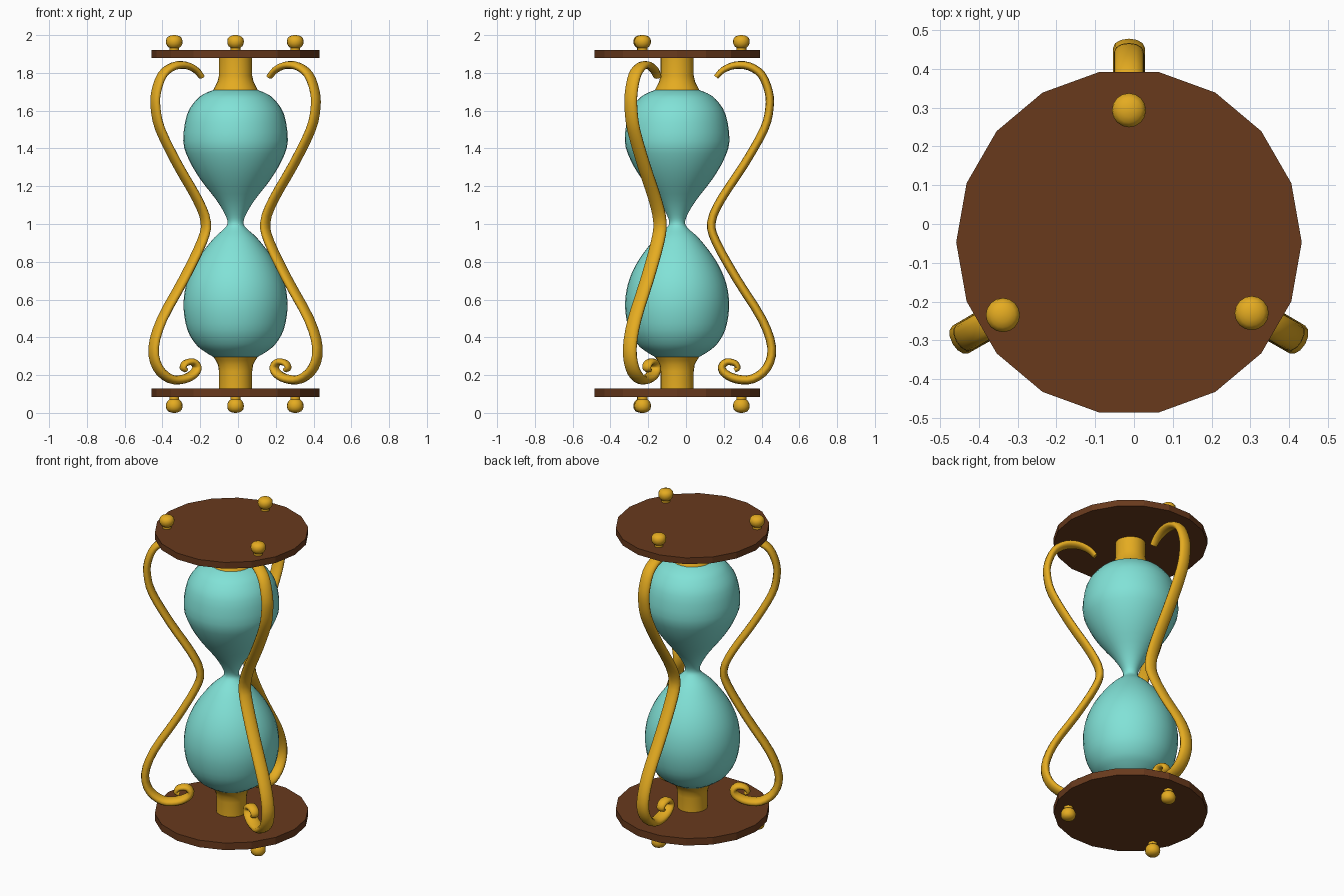
import bpy, bmesh
from math import sin, cos, pi, radians
from mathutils import Vector, Matrix

if "Cube" in bpy.data.objects:
    bpy.data.objects.remove(bpy.data.objects["Cube"])

CX, CY = -0.013, -0.047   # axis of the hourglass


def material(name, rgb):
    m = bpy.data.materials.new(name)
    m.diffuse_color = (*rgb, 1)
    m.use_nodes = True
    m.node_tree.nodes["Principled BSDF"].inputs["Base Color"].default_value = m.diffuse_color
    return m


GOLD = material("gold", (0.78, 0.41, 0.015))
WOOD = material("wood", (0.14, 0.042, 0.012))
GLASS = material("teal_glass", (0.22, 0.76, 0.68))


def finish(bm, name, mat, loc, smooth=True, angle=0, limit=40):
    bmesh.ops.remove_doubles(bm, verts=bm.verts, dist=1e-5)
    bmesh.ops.recalc_face_normals(bm, faces=bm.faces)
    me = bpy.data.meshes.new(name)
    bm.to_mesh(me)
    bm.free()
    me.materials.append(mat)
    ob = bpy.data.objects.new(name, me)
    bpy.context.collection.objects.link(ob)
    ob.location = loc
    ob.rotation_euler.z = angle
    if smooth:
        bpy.ops.object.select_all(action='DESELECT')
        ob.select_set(True)
        bpy.context.view_layer.objects.active = ob
        bpy.ops.object.shade_smooth_by_angle(angle=radians(limit))
    return ob


def skin(bm, rings):
    """Join successive rings of points with quads."""
    vs = [[bm.verts.new(p) for p in r] for r in rings]
    n = len(vs[0])
    for a, b in zip(vs, vs[1:]):
        for i in range(n):
            j = (i + 1) % n
            bm.faces.new((a[i], a[j], b[j], b[i]))
    bm.faces.new(vs[0][::-1])
    bm.faces.new(vs[-1])


def lathe(name, profile, mat, n, loc=(CX, CY, 0), smooth=True):
    bm = bmesh.new()
    skin(bm, [[(r * cos(2 * pi * i / n), r * sin(2 * pi * i / n), z) for i in range(n)]
              for r, z in profile])
    return finish(bm, name, mat, loc, smooth)


def spline(pts, steps):
    """Catmull-Rom curve through the points."""
    pts = [Vector(p) for p in pts]
    pts = [2 * pts[0] - pts[1]] + pts + [2 * pts[-1] - pts[-2]]
    out = []
    for i in range(1, len(pts) - 2):
        a, b, c, d = pts[i - 1:i + 3]
        for k in range(steps):
            t = k / steps
            out.append(0.5 * (2 * b + (c - a) * t + (2 * a - 5 * b + 4 * c - d) * t ** 2
                              + (3 * b - a - 3 * c + d) * t ** 3))
    return out + [pts[-2]]


# Wooden end discs, 18 flat sides
for name, z0, z1 in (("bottom_disc", 0.085, 0.13), ("top_disc", 1.88, 1.92)):
    lathe(name, [(0.445, z0), (0.445, z1)], WOOD, 18, smooth=False)

# Glass bulbs, one continuous turned body
glass = [(0.115, 0.295), (0.165, 0.325), (0.212, 0.365), (0.255, 0.44), (0.275, 0.55),
         (0.268, 0.65), (0.24, 0.74), (0.19, 0.83), (0.115, 0.925), (0.06, 0.975),
         (0.042, 1.005), (0.055, 1.05), (0.1, 1.125), (0.185, 1.235), (0.247, 1.34),
         (0.277, 1.44), (0.257, 1.58), (0.205, 1.66), (0.16, 1.692), (0.115, 1.71)]
lathe("glass_bulbs", [tuple(p) for p in spline(glass, 3)], GLASS, 36)

# Flared gold collars
lathe("top_collar", [(0.12, 1.705), (0.107, 1.73), (0.095, 1.755), (0.088, 1.785),
                     (0.088, 1.88)], GOLD, 24)
lathe("bottom_collar", [(0.088, 0.13), (0.088, 0.22), (0.093, 0.255), (0.105, 0.278),
                        (0.12, 0.3)], GOLD, 24)

# Knobs above the top disc and feet below the bottom one
knob = [(0.026, 0), (0.026, 0.014), (0.036, 0.022), (0.043, 0.036), (0.044, 0.05),
        (0.041, 0.063), (0.032, 0.073), (0.018, 0.079), (0.005, 0.081)]
spots = [("back", 90, 0.34), ("left", 210, 0.375), ("right", 330, 0.365)]
for side, deg, r in spots:
    x, y = CX + r * cos(radians(deg)), CY + r * sin(radians(deg))
    lathe(side + "_knob", knob, GOLD, 16, (x, y, 1.919))
    lathe(side + "_foot", [(a, -z * 1.06) for a, z in knob], GOLD, 16, (x, y, 0.086))

# Scrolled arms: oval section swept along a path of (radius, height)
path = [(0.206, 1.778), (0.243, 1.815), (0.305, 1.84), (0.38, 1.835), (0.447, 1.79),
        (0.485, 1.70), (0.489, 1.615), (0.46, 1.50), (0.355, 1.315), (0.233, 1.13),
        (0.182, 1.01), (0.206, 0.905), (0.318, 0.705), (0.45, 0.495), (0.501, 0.345),
        (0.476, 0.24), (0.40, 0.18), (0.317, 0.179), (0.255, 0.207), (0.236, 0.243),
        (0.262, 0.270), (0.306, 0.263), (0.322, 0.238), (0.304, 0.226)]


def arm(name, deg, n=12):
    pts = spline(path, 3)
    last = len(pts) - 1
    rings = []
    for i, p in enumerate(pts):
        t = (pts[min(i + 1, last)] - pts[max(i - 1, 0)]).normalized()
        f = i / last
        end = min(1, 0.65 + 3 * f, 0.5 + 2 * (1 - f))   # slimmer towards the tips
        thick = (0.021 + 0.004 * f) * end
        wide = (0.036 + 0.008 * f) * end
        rings.append([(p.x - t.y * thick * cos(a), wide * sin(a), p.y + t.x * thick * cos(a))
                      for a in (2 * pi * k / n for k in range(n))])
    bm = bmesh.new()
    skin(bm, rings)
    finish(bm, name, GOLD, (CX, CY, 0), angle=radians(deg), limit=60)


for side, deg, _ in spots:
    arm(side + "_scroll_arm", deg)
